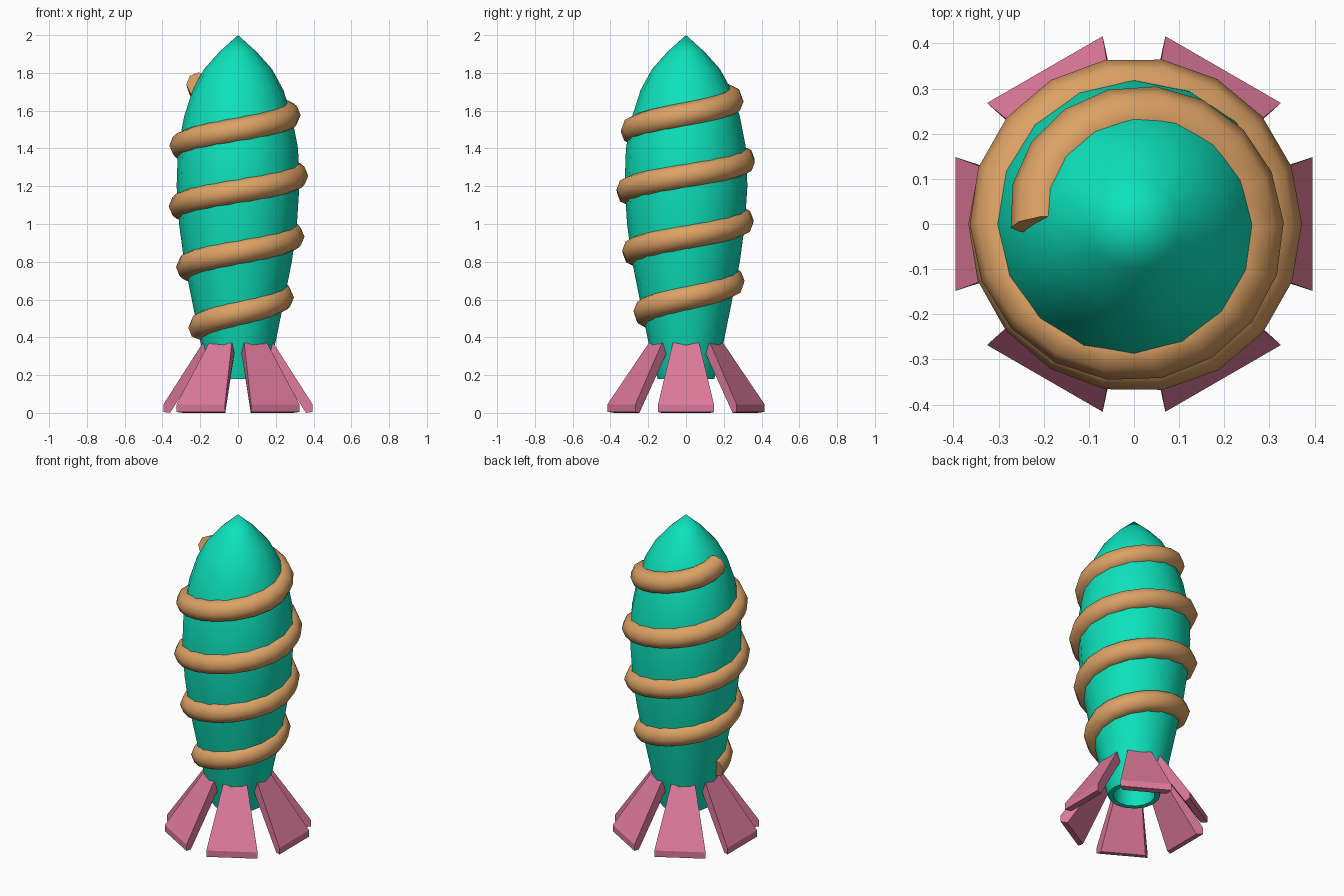
import bpy, bmesh, math
from mathutils import Matrix, Vector

if "Cube" in bpy.data.objects:
    bpy.data.objects.remove(bpy.data.objects["Cube"])


def material(name, rgb):
    m = bpy.data.materials.new(name)
    m.diffuse_color = (*rgb, 1)
    m.use_nodes = True
    m.node_tree.nodes["Principled BSDF"].inputs["Base Color"].default_value = m.diffuse_color
    return m


teal = material("teal", (0.004, 0.76, 0.50))
tan = material("tan", (0.72, 0.36, 0.13))
pink = material("pink", (0.72, 0.19, 0.32))


def make_object(name, bm, mat, smooth_angle=None):
    bmesh.ops.recalc_face_normals(bm, faces=bm.faces)
    mesh = bpy.data.meshes.new(name)
    bm.to_mesh(mesh)
    bm.free()
    mesh.materials.append(mat)
    obj = bpy.data.objects.new(name, mesh)
    bpy.context.collection.objects.link(obj)
    if smooth_angle:
        bpy.ops.object.select_all(action='DESELECT')
        obj.select_set(True)
        bpy.context.view_layer.objects.active = obj
        bpy.ops.object.shade_smooth_by_angle(angle=math.radians(smooth_angle))
    return obj


# Body profile (radius, height) from base rim to nose
outer = [(0.15, 0.18), (0.2, 0.38), (0.245, 0.6), (0.285, 0.8), (0.312, 1.0),
         (0.325, 1.2), (0.318, 1.4), (0.285, 1.57), (0.24, 1.71),
         (0.18, 1.82), (0.1, 1.91), (0, 2.0)]
inner = [(0, 0.3), (0.115, 0.3), (0.12, 0.18)]


def body_radius(z):
    for (r0, z0), (r1, z1) in zip(outer, outer[1:]):
        if z <= z1:
            return r0 + (r1 - r0) * (z - z0) / (z1 - z0)
    return 0


# Lathed body with a recessed nozzle opening
SIDES = 16
bm = bmesh.new()
pts = [bm.verts.new((r, 0, z)) for r, z in inner + outer]
edges = [bm.edges.new(pair) for pair in zip(pts, pts[1:])]
bmesh.ops.spin(bm, geom=pts + edges, axis=(0, 0, 1), cent=(0, 0, 0),
               angle=math.tau, steps=SIDES)
bmesh.ops.remove_doubles(bm, verts=bm.verts, dist=0.0005)
make_object("body", bm, teal, 40)

# Spiral coil hugging the body
TURNS, STEPS, RING, TUBE = 4, 18, 8, 0.067


def coil_point(i):
    t = i / STEPS
    z = 0.45 + 0.322 * t
    a = math.pi + math.tau * t
    r = body_radius(z) - 0.018
    return Vector((r * math.cos(a), r * math.sin(a), z))


bm = bmesh.new()
rings = []
for i in range(TURNS * STEPS + 1):
    p = coil_point(i)
    tangent = (coil_point(i + 1) - coil_point(i - 1)).normalized()
    side = tangent.cross(Vector((0, 0, 1))).normalized()
    up = side.cross(tangent)
    rings.append([bm.verts.new(p + TUBE * (side * math.cos(k * math.tau / RING)
                                           + up * math.sin(k * math.tau / RING)))
                  for k in range(RING)])
for a, b in zip(rings, rings[1:]):
    for k in range(RING):
        j = (k + 1) % RING
        bm.faces.new((a[k], a[j], b[j], b[k]))
bm.faces.new(rings[0])
bm.faces.new(rings[-1])
make_object("spiral_coil", bm, tan, 50)

# Six flared fins: section (radius, height, half width) mirrored across its middle
section = [(0.187, 0.37, 0.07), (0.395, 0.045, 0.148), (0.395, 0.005, 0.148),
           (0.36, 0.0, 0.13), (0.125, 0.37, 0.06)]
for n in range(6):
    bm = bmesh.new()
    left = [bm.verts.new((r, -w, z)) for r, z, w in section]
    right = [bm.verts.new((r, w, z)) for r, z, w in section]
    bm.faces.new(left)
    bm.faces.new(right)
    for k in range(len(section)):
        j = (k + 1) % len(section)
        bm.faces.new((left[k], left[j], right[j], right[k]))
    bm.transform(Matrix.Rotation(n * math.tau / 6, 4, 'Z'))
    make_object(f"fin_{n + 1}", bm, pink)
